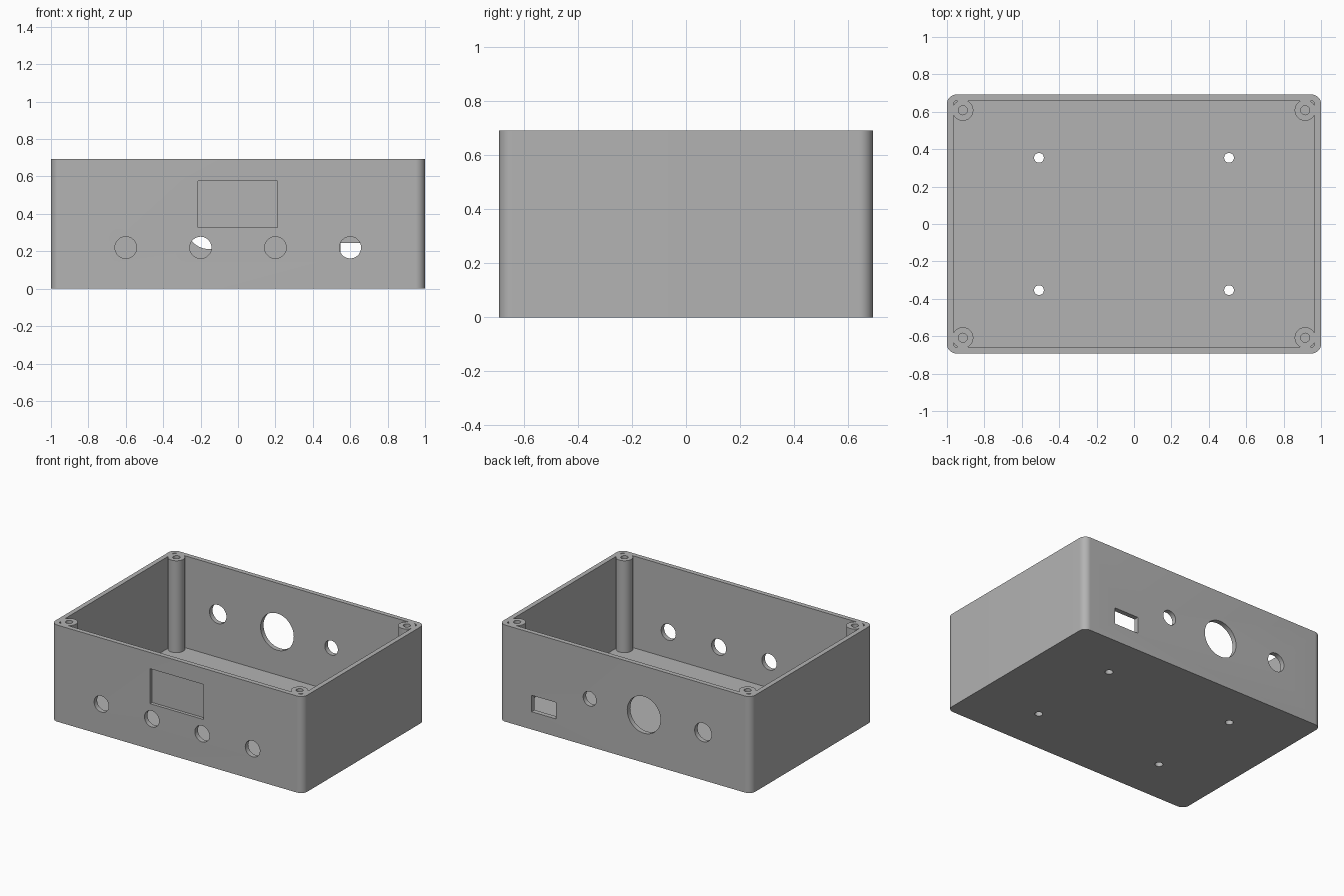
import bpy, bmesh, math
from mathutils import Matrix

if "Cube" in bpy.data.objects:
    bpy.data.objects.remove(bpy.data.objects["Cube"], do_unlink=True)

HX, HY, H = 1.0, 0.692, 0.693      # half length, half depth, height
WALL, FLOOR = 0.034, 0.034
CORNER = 0.05

grey = bpy.data.materials.new("grey plastic")
grey.use_nodes = True
grey.diffuse_color = (0.45, 0.45, 0.45, 1)
grey.node_tree.nodes["Principled BSDF"].inputs["Base Color"].default_value = grey.diffuse_color


def new_object(name, bm):
    mesh = bpy.data.meshes.new(name)
    bm.to_mesh(mesh)
    bm.free()
    mesh.materials.append(grey)
    obj = bpy.data.objects.new(name, mesh)
    bpy.context.collection.objects.link(obj)
    return obj


def block(name, x0, x1, y0, y1, z0, z1, radius=0):
    """Box with optional rounded vertical edges."""
    bm = bmesh.new()
    centre = Matrix.Translation(((x0 + x1) / 2, (y0 + y1) / 2, (z0 + z1) / 2))
    size = Matrix.Diagonal((x1 - x0, y1 - y0, z1 - z0, 1))
    bmesh.ops.create_cube(bm, size=1, matrix=centre @ size)
    if radius:
        upright = [e for e in bm.edges
                   if abs(e.verts[0].co.z - e.verts[1].co.z) > 0.01]
        bmesh.ops.bevel(bm, geom=upright, offset=radius, segments=12,
                        profile=0.5, affect='EDGES')
    return new_object(name, bm)


def rod(name, centre, radius, length, along_y=False):
    bm = bmesh.new()
    turn = Matrix.Rotation(math.pi / 2, 4, 'X') if along_y else Matrix()
    bmesh.ops.create_cone(bm, cap_ends=True, segments=48, radius1=radius,
                          radius2=radius, depth=length,
                          matrix=Matrix.Translation(centre) @ turn)
    return new_object(name, bm)


def combine(target, tool, operation):
    tool.hide_render = True
    mod = target.modifiers.new(tool.name, 'BOOLEAN')
    mod.operation, mod.solver, mod.object = operation, 'EXACT', tool
    bpy.context.view_layer.objects.active = target
    bpy.ops.object.modifier_apply(modifier=mod.name)
    bpy.data.objects.remove(tool, do_unlink=True)


# Open-topped shell
case = block("enclosure", -HX, HX, -HY, HY, 0, H, CORNER)
combine(case, block("cavity", -HX + WALL, HX - WALL, -HY + WALL, HY - WALL,
                    FLOOR, H + 0.2, CORNER - WALL), 'DIFFERENCE')

# Corner screw posts and floor mounting holes
for sx in (-1, 1):
    for sy in (-1, 1):
        px, py = sx * 0.915, sy * 0.608
        base = FLOOR / 2
        combine(case, rod("screw_post", (px, py, (H + base) / 2), 0.056, H - base), 'UNION')
        combine(case, rod("screw_hole", (px, py, H), 0.024, 0.5), 'DIFFERENCE')
        combine(case, rod("mount_hole", (sx * 0.508, sy * 0.354, 0), 0.026, 0.2), 'DIFFERENCE')

# Front: row of round holes and a shallow display recess
for x in (-0.6, -0.2, 0.2, 0.6):
    combine(case, rod("knob_hole", (x, -HY, 0.22), 0.058, 0.12, True), 'DIFFERENCE')
combine(case, block("display_recess", -0.213, 0.21, -HY - 0.1, -HY + 0.023,
                    0.326, 0.577), 'DIFFERENCE')

# Back: round connector holes and a rectangular port
for x, radius in ((0.28, 0.052), (-0.15, 0.132), (-0.62, 0.067)):
    combine(case, rod("connector_hole", (x, HY, 0.343), radius, 0.12, True), 'DIFFERENCE')
combine(case, block("port", 0.548, 0.742, HY - 0.06, HY + 0.06, 0.127, 0.245), 'DIFFERENCE')

# Smooth the rounded surfaces only
bpy.ops.object.select_all(action='DESELECT')
case.select_set(True)
bpy.context.view_layer.objects.active = case
bpy.ops.object.shade_smooth_by_angle(angle=math.radians(30))
